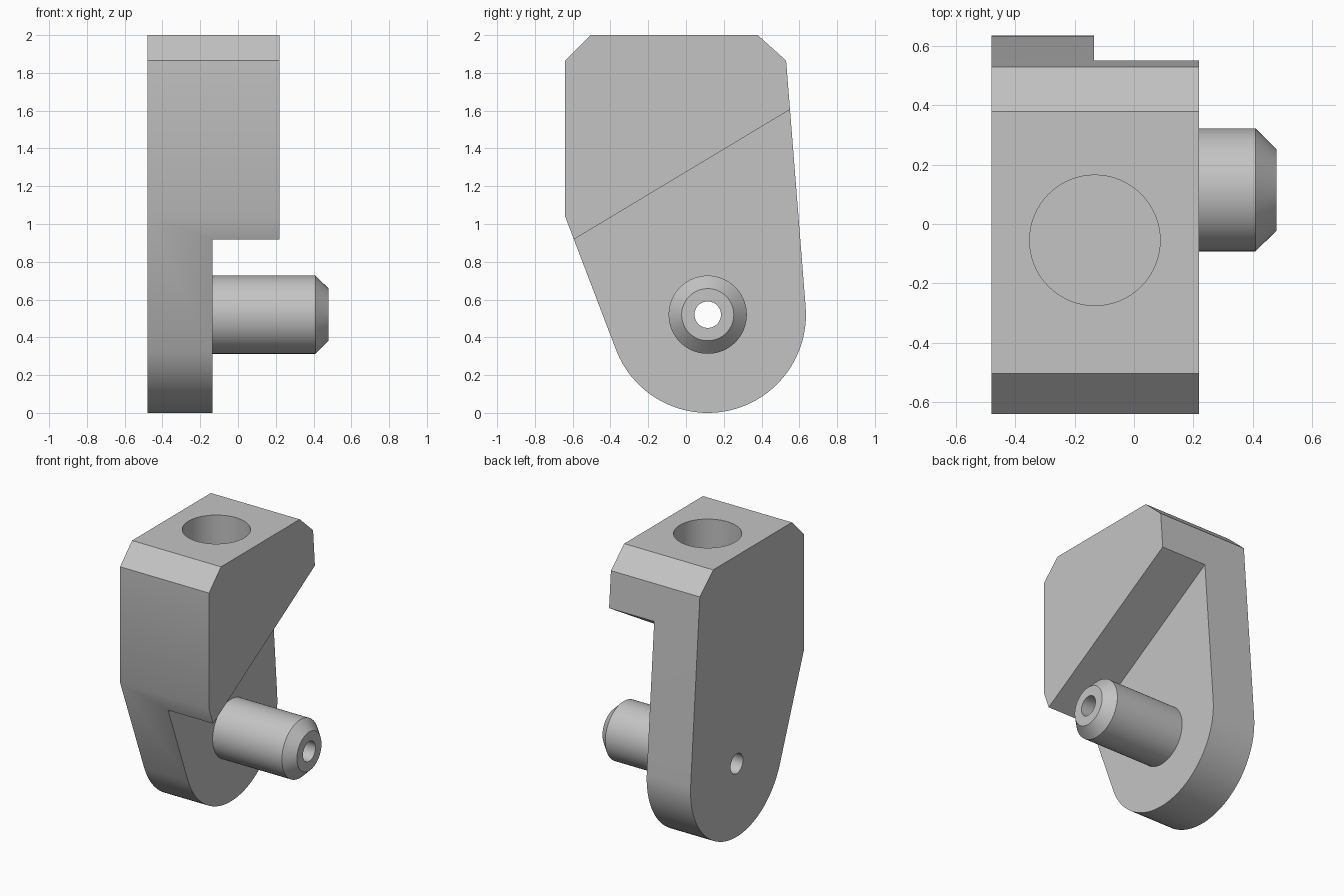
import bpy
import bmesh
from math import cos, sin, pi, radians
from mathutils import Matrix

cube = bpy.data.objects.get("Cube")
if cube:
    bpy.data.objects.remove(cube, do_unlink=True)

# Key dimensions
LEFT, STEP, RIGHT, TIP = -0.48, -0.135, 0.22, 0.48
PIN_Y, PIN_Z = 0.115, 0.52
END_R, PIN_R, TIP_R, BORE_R = 0.52, 0.207, 0.138, 0.07

grey = bpy.data.materials.new("plain grey")
grey.use_nodes = True
grey.diffuse_color = (0.55, 0.55, 0.55, 1)
grey.node_tree.nodes["Principled BSDF"].inputs["Base Color"].default_value = grey.diffuse_color


def finish(name, bm):
    bmesh.ops.recalc_face_normals(bm, faces=bm.faces)
    mesh = bpy.data.meshes.new(name)
    bm.to_mesh(mesh)
    bm.free()
    obj = bpy.data.objects.new(name, mesh)
    bpy.context.collection.objects.link(obj)
    mesh.materials.append(grey)
    return obj


def prism(name, outline, x0, x1):
    """Extrude a side outline of (y, z) points along x."""
    bm = bmesh.new()
    face = bm.faces.new([bm.verts.new((x0, y, z)) for y, z in outline])
    ext = bmesh.ops.extrude_face_region(bm, geom=[face])["geom"]
    verts = [v for v in ext if isinstance(v, bmesh.types.BMVert)]
    bmesh.ops.translate(bm, verts=verts, vec=(x1 - x0, 0, 0))
    return finish(name, bm)


def drill(name, radius, depth, matrix):
    bm = bmesh.new()
    bmesh.ops.create_cone(bm, cap_ends=True, segments=64, radius1=radius,
                          radius2=radius, depth=depth, matrix=matrix)
    return finish(name, bm)


def cut(obj, cutter):
    cutter.hide_render = True
    mod = obj.modifiers.new("cut", "BOOLEAN")
    mod.operation, mod.solver, mod.object = "DIFFERENCE", "EXACT", cutter
    bpy.context.view_layer.objects.active = obj
    bpy.ops.object.modifier_apply(modifier=mod.name)
    bpy.data.objects.remove(cutter, do_unlink=True)


def smooth(obj):
    bpy.ops.object.select_all(action="DESELECT")
    obj.select_set(True)
    bpy.context.view_layer.objects.active = obj
    bpy.ops.object.shade_smooth_by_angle(angle=radians(30))


# Body: chamfered head tapering to a rounded lower end
start, end, steps = radians(-158), radians(4.5), 40
outline = [(-0.64, 1.04)]
for i in range(steps + 1):
    a = start + (end - start) * i / steps
    outline.append((PIN_Y + END_R * cos(a), PIN_Z + END_R * sin(a)))
outline += [(0.53, 1.865), (0.38, 2), (-0.505, 2), (-0.64, 1.865)]
body = prism("bracket_body", outline, LEFT, RIGHT)

# Sloping step that leaves only the thin plate below
cut(body, prism("step_cutter", [(-1, 0.674), (1, 1.876), (1, -1), (-1, -1)], STEP, 1))

# Blind socket in the top and small bore through the plate
cut(body, drill("socket_cutter", 0.22, 1, Matrix.Translation((-0.132, -0.055, 2))))
cut(body, drill("bore_cutter", BORE_R, 2,
                Matrix.Translation((0, PIN_Y, PIN_Z)) @ Matrix.Rotation(pi / 2, 4, "Y")))
smooth(body)

# Hollow pin with a chamfered tip, turned around the x axis
bm = bmesh.new()
profile = [(STEP, BORE_R), (TIP, BORE_R), (TIP, TIP_R), (0.41, PIN_R), (STEP, PIN_R)]
verts = [bm.verts.new((x, PIN_Y, PIN_Z + r)) for x, r in profile]
edges = [bm.edges.new(pair) for pair in zip(verts, verts[1:])]
bmesh.ops.spin(bm, geom=verts + edges, cent=(0, PIN_Y, PIN_Z), axis=(1, 0, 0),
               angle=2 * pi, steps=64, use_merge=True)
bmesh.ops.remove_doubles(bm, verts=bm.verts, dist=0.0001)
pin = finish("pin", bm)
smooth(pin)
